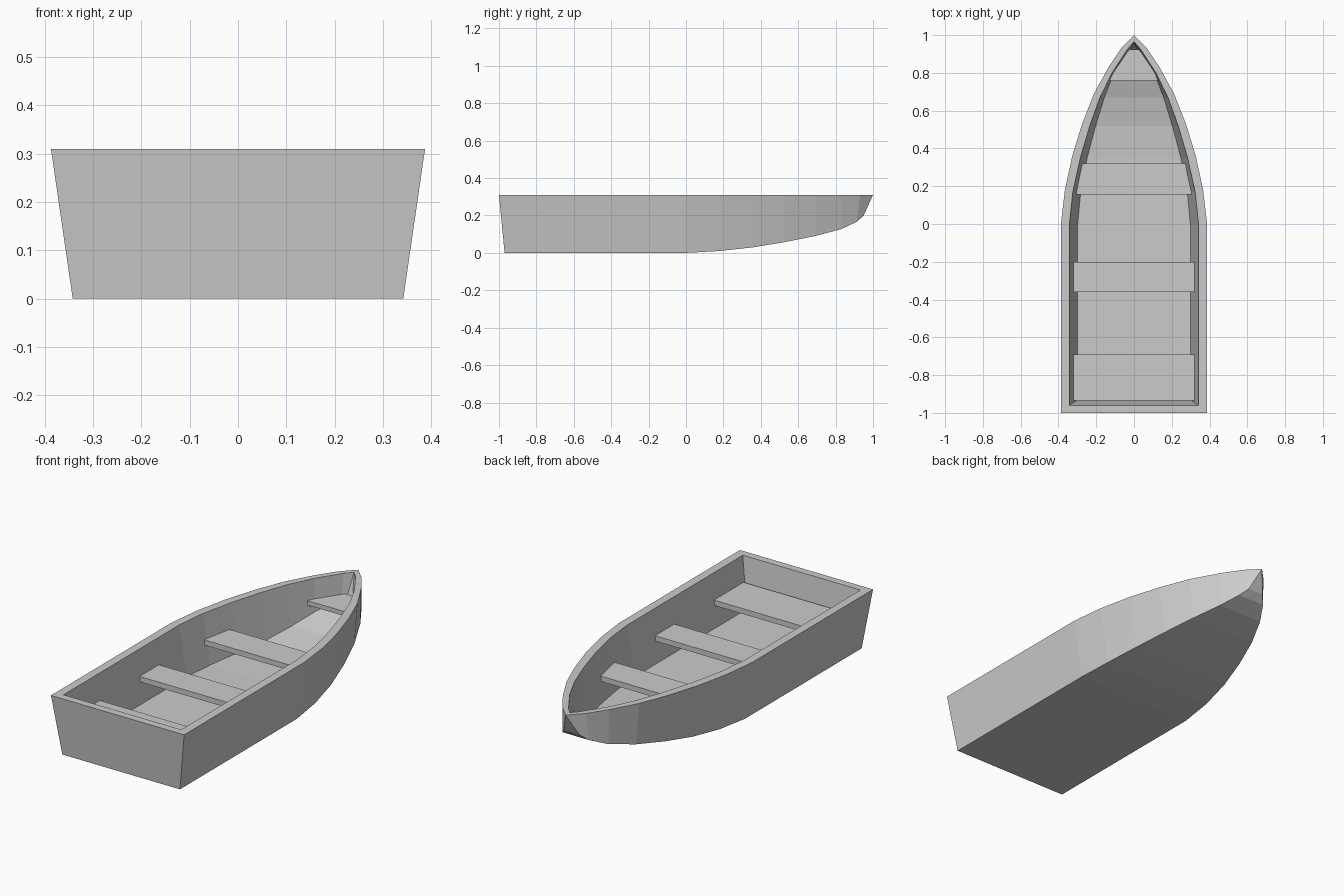
import bpy, bmesh

if "Cube" in bpy.data.objects:
    bpy.data.objects.remove(bpy.data.objects["Cube"])

TOP = 0.31

# Stations: y at rim, y at bottom, half width at rim, half width at bottom, bottom height
OUTER = [(-1.0, -0.97, 0.387, 0.342, 0.0), (0.0, 0.0, 0.387, 0.342, 0.0),
         (0.18, 0.18, 0.366, 0.324, 0.01), (0.36, 0.36, 0.327, 0.291, 0.03),
         (0.53, 0.53, 0.275, 0.246, 0.058), (0.69, 0.69, 0.212, 0.193, 0.09),
         (0.83, 0.83, 0.135, 0.13, 0.127), (0.93, 0.915, 0.068, 0.078, 0.167),
         (1.0, 0.95, 0.0, 0.045, 0.20)]
INNER = [(-0.96, -0.93, 0.342, 0.298, 0.05), (0.0, 0.0, 0.342, 0.298, 0.05),
         (0.17, 0.17, 0.324, 0.282, 0.05), (0.35, 0.35, 0.284, 0.248, 0.055),
         (0.52, 0.52, 0.234, 0.203, 0.068), (0.67, 0.67, 0.18, 0.157, 0.098),
         (0.80, 0.80, 0.116, 0.106, 0.141), (0.925, 0.91, 0.035, 0.034, 0.18),
         (0.965, 0.93, 0.0, 0.015, 0.2)]


def finish(bm, name):
    bmesh.ops.remove_doubles(bm, verts=bm.verts, dist=1e-5)
    bmesh.ops.recalc_face_normals(bm, faces=bm.faces)
    mesh = bpy.data.meshes.new(name)
    bm.to_mesh(mesh)
    bm.free()
    obj = bpy.data.objects.new(name, mesh)
    bpy.context.collection.objects.link(obj)
    return obj


def section(bm, station):
    """Rim left, bottom left, bottom right, rim right."""
    yt, yb, w, b, z = station
    return [bm.verts.new(p) for p in
            ((-w, yt, TOP), (-b, yb, z), (b, yb, z), (w, yt, TOP))]


def face(bm, *verts):
    # Drop points that coincide at the stem
    pts = []
    for v in verts:
        if all((v.co - p.co).length > 1e-6 for p in pts):
            pts.append(v)
    if len(pts) > 2:
        bm.faces.new(pts)


# Hull: outer shell, inner shell, rim, transom and stem
bm = bmesh.new()
out = [section(bm, s) for s in OUTER]
inn = [section(bm, s) for s in INNER]
for i in range(len(out) - 1):
    for shell in (out, inn):
        a, b = shell[i], shell[i + 1]
        for k in range(3):
            face(bm, a[k], a[k + 1], b[k + 1], b[k])
    for k in (0, 3):
        face(bm, out[i][k], out[i + 1][k], inn[i + 1][k], inn[i][k])
for ring in (out[0], inn[0], out[-1], inn[-1]):
    face(bm, *ring)
face(bm, out[0][0], out[0][3], inn[0][3], inn[0][0])
finish(bm, "hull")


def inside_width(y, z):
    """Half width of the inner wall at a given place."""
    for a, b in zip(INNER, INNER[1:]):
        if y <= b[0]:
            t = max((y - a[0]) / (b[0] - a[0]), 0.0)
            rim, low, floor = (p + (q - p) * t for p, q in zip(a[2:], b[2:]))
            s = min((TOP - z) / (TOP - floor), 1.0)
            return rim + (low - rim) * s


def seat(name, y0, y1, top=0.178, thick=0.028):
    """Plank whose ends follow the inner walls."""
    ys = [y0] + [s[0] for s in INNER if y0 < s[0] < y1] + [y1]
    bm = bmesh.new()
    rows = []
    for y in ys:
        w = inside_width(y, top) + 0.002
        rows.append([bm.verts.new(p) for p in
                     ((-w, y, top), (w, y, top),
                      (w, y, top - thick), (-w, y, top - thick))])
    for a, b in zip(rows, rows[1:]):
        for k in range(4):
            j = (k + 1) % 4
            bm.faces.new((a[k], a[j], b[j], b[k]))
    bm.faces.new(rows[0])
    bm.faces.new(rows[-1])
    finish(bm, name)


seat("stern_seat", -0.935, -0.69, top=0.183)
seat("middle_seat", -0.36, -0.20, top=0.183)
seat("forward_seat", 0.155, 0.32, top=0.183)
seat("bow_seat", 0.76, 0.925, top=0.205, thick=0.024)
